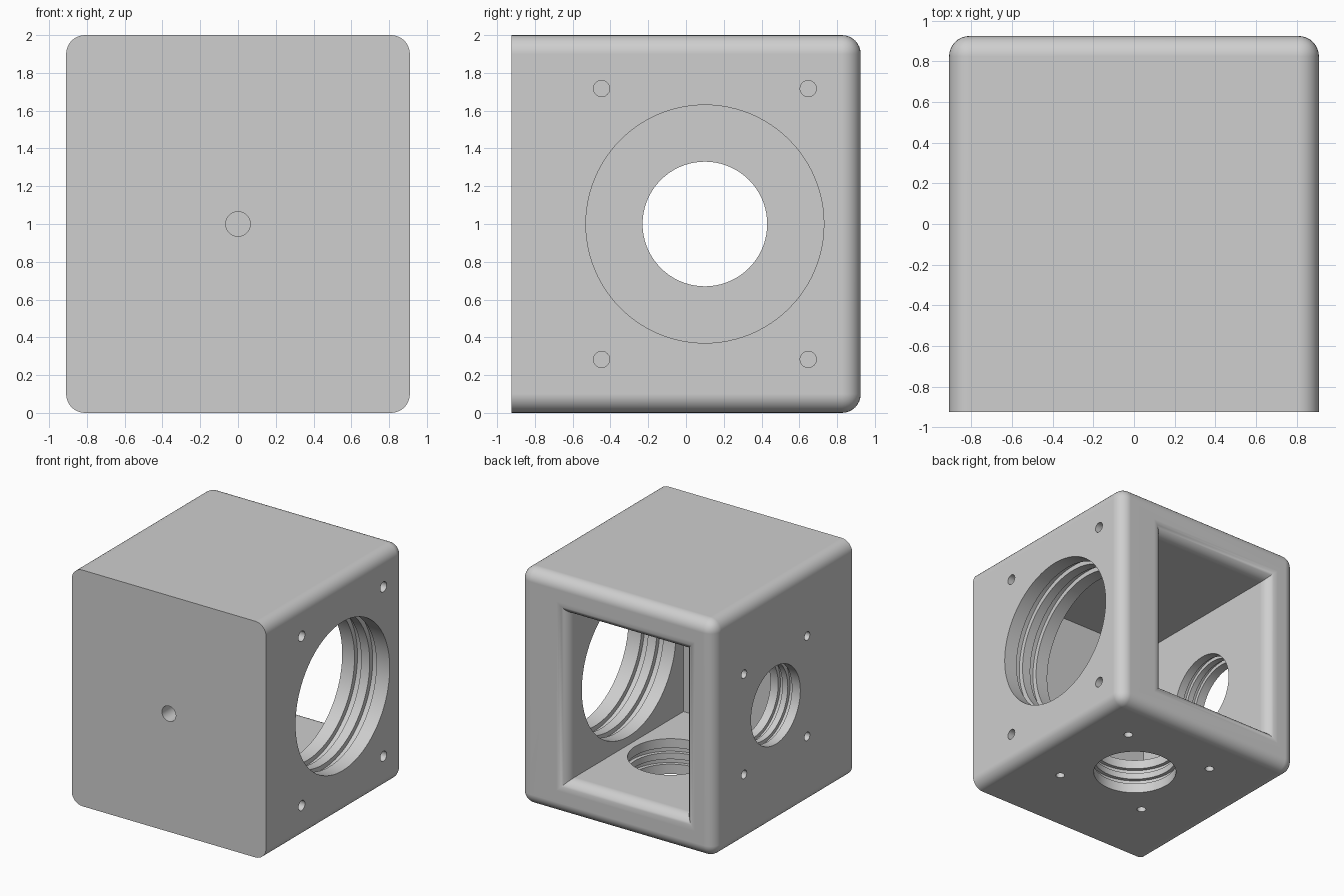
import bpy, bmesh, math
from mathutils import Matrix, Vector

if "Cube" in bpy.data.objects:
    bpy.data.objects.remove(bpy.data.objects["Cube"])

HX, HY, H, R = 0.91, 0.925, 2.0, 0.1      # half width, half depth, height, fillet radius
X0, X1, Y0, Z0, Z1 = -0.63, 0.465, -0.63, 0.3, 1.7   # inner cavity
MID_Y = 0.1                               # shared y of the bores

grey = bpy.data.materials.new("light grey")
grey.diffuse_color = (0.62, 0.62, 0.62, 1)
grey.use_nodes = True
grey.node_tree.nodes["Principled BSDF"].inputs["Base Color"].default_value = grey.diffuse_color


def make_object(name, bm):
    bmesh.ops.recalc_face_normals(bm, faces=bm.faces[:])
    mesh = bpy.data.meshes.new(name)
    bm.to_mesh(mesh)
    bm.free()
    mesh.materials.append(grey)
    ob = bpy.data.objects.new(name, mesh)
    bpy.context.collection.objects.link(ob)
    return ob


def loft(name, rings):
    """Closed solid through a list of equally sized point rings."""
    bm = bmesh.new()
    loops = [[bm.verts.new(p) for p in ring] for ring in rings]
    n = len(loops[0])
    for a, b in zip(loops, loops[1:]):
        for i in range(n):
            j = (i + 1) % n
            bm.faces.new((a[i], a[j], b[j], b[i]))
    bm.faces.new(loops[0])
    bm.faces.new(loops[-1])
    return make_object(name, bm)


def drill(name, start, inward, profile, sides):
    """Turned cutter: profile holds (depth, radius) pairs along the inward direction."""
    rot = Vector(inward).to_track_quat('Z', 'Y').to_matrix().to_4x4()
    m = Matrix.Translation(start) @ rot
    rings = [[m @ Vector((r * math.cos(2 * math.pi * i / sides),
                          r * math.sin(2 * math.pi * i / sides), d))
              for i in range(sides)] for d, r in profile]
    return loft(name, rings)


def bore_profile(r, wall, groove):
    """Straight bore with two ring grooves, reaching into the cavity."""
    w = wall * 0.14
    pts = [(-0.1, r)]
    for d in (wall * 0.28, wall * 0.6):
        pts += [(d, r), (d, r + groove), (d + w, r + groove), (d + w, r)]
    return pts + [(wall + 0.1, r)]


# housing: block with every edge rounded except those around the front face
bm = bmesh.new()
bmesh.ops.create_cube(bm, size=1)
for v in bm.verts:
    v.co = (v.co.x * 2 * HX, v.co.y * 2 * HY, v.co.z * H + H / 2)
edges = [e for e in bm.edges if any(v.co.y > 0 for v in e.verts)]
bmesh.ops.bevel(bm, geom=edges, offset=R, segments=8, profile=0.5, affect='EDGES')
housing = make_object("housing", bm)

# cavity with a window in the back whose rim flares outwards
steps = [(Y0, 0.0)]
for k in range(9):
    t = math.pi / 2 * k / 8
    steps.append((HY - R + R * math.sin(t), R * (1 - math.cos(t))))
steps.append((HY + 0.1, R))
cutters = [loft("cavity_cutter", [
    [(X0 - e, y, Z0 - e), (X1 + e, y, Z0 - e), (X1 + e, y, Z1 + e), (X0 - e, y, Z1 + e)]
    for y, e in steps])]

# grooved bores: large on the right, small on the left and underneath
small, large = 0.33, 0.63
cutters += [
    drill("right_bore", (HX, MID_Y, 1), (-1, 0, 0), bore_profile(large, HX - X1, 0.04), 96),
    drill("left_bore", (-HX, MID_Y, 1), (1, 0, 0), bore_profile(small, HX + X0, 0.03), 72),
    drill("bottom_bore", (0.075, MID_Y, 0), (0, 0, 1), bore_profile(small, Z0, 0.03), 72),
    drill("front_hole", (0, -HY, 1), (0, 1, 0), [(-0.05, 0.065), (0.2, 0.065)], 32),
]

# blind screw holes around each bore
for a in (-1, 1):
    for b in (-1, 1):
        cutters += [
            drill("right_screw_hole", (HX, MID_Y + a * 0.547, 1 + b * 0.717), (-1, 0, 0),
                  [(-0.05, 0.043), (0.2, 0.043)], 24),
            drill("left_screw_hole", (-HX, MID_Y + a * 0.422, 1 + b * 0.425), (1, 0, 0),
                  [(-0.05, 0.036), (0.18, 0.036)], 24),
            drill("bottom_screw_hole", (0.075 + a * 0.425, MID_Y + b * 0.425, 0), (0, 0, 1),
                  [(-0.05, 0.036), (0.18, 0.036)], 24),
        ]

# cut everything out of the housing and drop the cutters
bpy.context.view_layer.objects.active = housing
for c in cutters:
    c.hide_render = True
    mod = housing.modifiers.new("cut", 'BOOLEAN')
    mod.operation = 'DIFFERENCE'
    mod.solver = 'EXACT'
    mod.object = c
    bpy.ops.object.modifier_apply(modifier=mod.name)
    bpy.data.objects.remove(c)

# smooth fillets and bores, flat walls
bpy.ops.object.select_all(action='DESELECT')
housing.select_set(True)
bpy.ops.object.shade_smooth_by_angle(angle=math.radians(30))
weighted = housing.modifiers.new("weighted_normals", 'WEIGHTED_NORMAL')
weighted.keep_sharp = True
